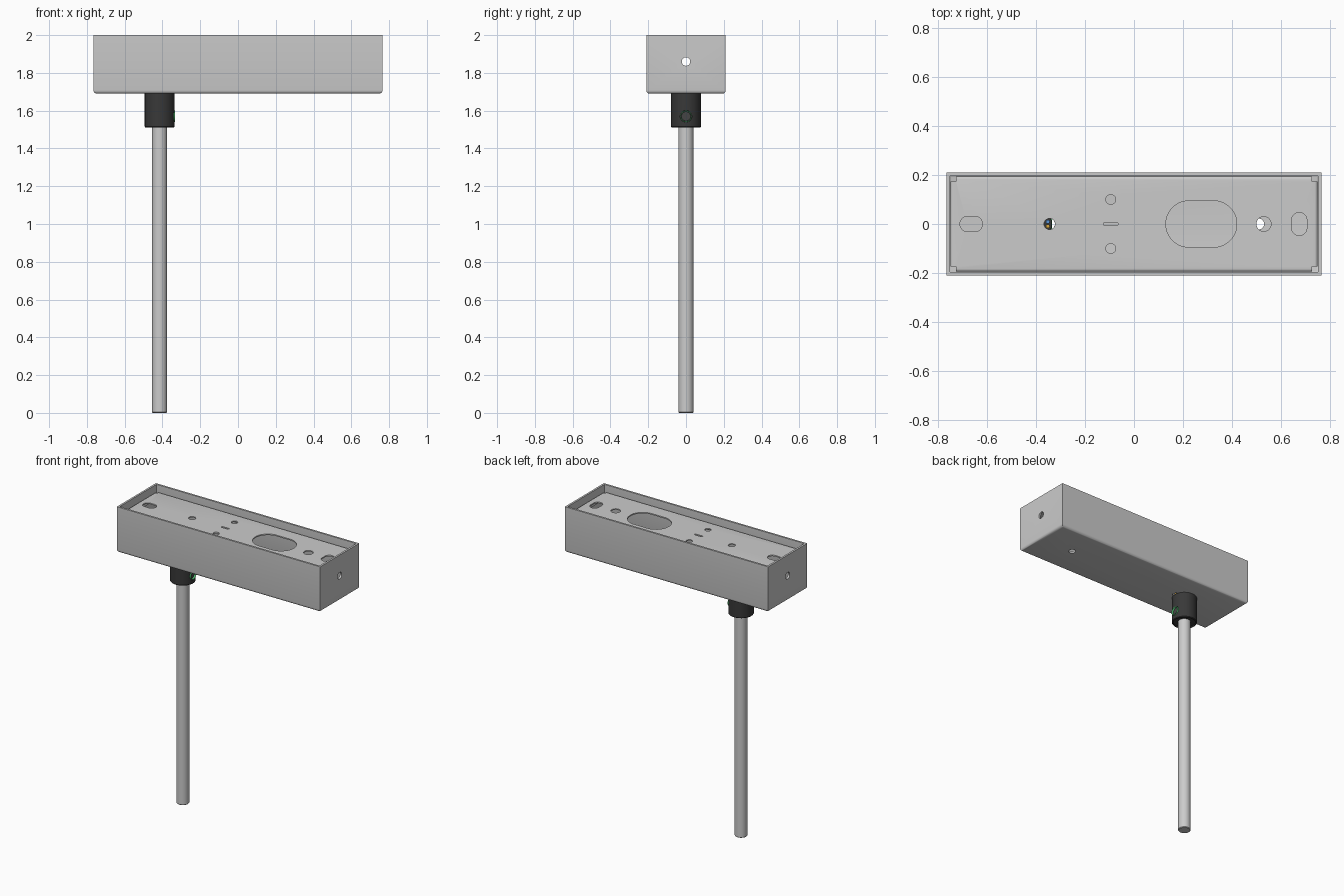
import bpy, bmesh, math
from mathutils import Matrix, Vector

if "Cube" in bpy.data.objects:
    bpy.data.objects.remove(bpy.data.objects["Cube"])

HX, HY, Z0, Z1 = 0.765, 0.21, 1.69, 2.0     # housing half sizes and heights
PX, PZ = -0.415, 1.955                      # pole position, cover plate height


def finish(name, bm, colour=None):
    me = bpy.data.meshes.new(name)
    bm.to_mesh(me)
    bm.free()
    ob = bpy.data.objects.new(name, me)
    bpy.context.collection.objects.link(ob)
    if colour:
        mat = bpy.data.materials.new(name)
        mat.diffuse_color = (*colour, 1)
        mat.use_nodes = True
        mat.node_tree.nodes["Principled BSDF"].inputs["Base Color"].default_value = mat.diffuse_color
        me.materials.append(mat)
    return ob


def activate(ob):
    bpy.ops.object.select_all(action='DESELECT')
    ob.select_set(True)
    bpy.context.view_layer.objects.active = ob


def smooth(ob):
    activate(ob)
    bpy.ops.object.shade_smooth_by_angle(angle=math.radians(35))


def slot(name, centre, lx, ly, depth, axis='Z', colour=None):
    """Rounded-end prism (a cylinder when lx == ly)."""
    r, n = min(lx, ly) / 2, 16
    dx, dy = lx / 2 - r, ly / 2 - r
    bm = bmesh.new()
    pts = []
    for i in range(2 * n):
        a = 2 * math.pi * (i + 0.5) / (2 * n)
        c, s = math.cos(a), math.sin(a)
        pts.append((c * r + math.copysign(dx, c), s * r + math.copysign(dy, s), -depth / 2))
    f = bm.faces.new([bm.verts.new(p) for p in pts])
    ext = bmesh.ops.extrude_face_region(bm, geom=[f])['geom']
    bmesh.ops.translate(bm, vec=(0, 0, depth),
                        verts=[v for v in ext if isinstance(v, bmesh.types.BMVert)])
    bmesh.ops.recalc_face_normals(bm, faces=bm.faces)
    if axis == 'X':
        bmesh.ops.rotate(bm, verts=bm.verts, matrix=Matrix.Rotation(math.pi / 2, 3, 'Y'))
    bmesh.ops.translate(bm, verts=bm.verts, vec=centre)
    return finish(name, bm, colour)


def cut(ob, cutters):
    """Apply all modifiers, then subtract and remove the cutters."""
    activate(ob)
    for c in cutters:
        m = ob.modifiers.new('hole', 'BOOLEAN')
        m.operation, m.solver, m.object = 'DIFFERENCE', 'EXACT', c
    for m in list(ob.modifiers):
        bpy.ops.object.modifier_apply(modifier=m.name)
    for c in cutters:
        bpy.data.objects.remove(c)


def solidify(ob, t):
    m = ob.modifiers.new('wall', 'SOLIDIFY')
    m.thickness, m.offset, m.use_even_offset = t, -1, True


def lathe(name, profile, colour=None, steps=48):
    bm = bmesh.new()
    vs = [bm.verts.new((r, 0, z)) for r, z in profile]
    es = [bm.edges.new(p) for p in zip(vs, vs[1:])]
    bmesh.ops.spin(bm, geom=vs + es, cent=(0, 0, 0), axis=(0, 0, 1),
                   angle=2 * math.pi, steps=steps)
    bmesh.ops.remove_doubles(bm, verts=bm.verts, dist=1e-5)
    bmesh.ops.recalc_face_normals(bm, faces=bm.faces)
    bmesh.ops.translate(bm, verts=bm.verts, vec=(PX, 0, 0))
    return finish(name, bm, colour)


# housing: open-topped box with rounded bottom edges
bm = bmesh.new()
bmesh.ops.create_cube(bm, size=1)
for v in bm.verts:
    v.co = Vector((v.co.x * 2 * HX, v.co.y * 2 * HY, Z1 if v.co.z > 0 else Z0))
bmesh.ops.delete(bm, geom=[f for f in bm.faces if f.normal.z > 0.5], context='FACES_ONLY')
low = [e for e in bm.edges if all(v.co.z < Z0 + 0.01 for v in e.verts)]
bmesh.ops.bevel(bm, geom=low, offset=0.018, segments=4, profile=0.5, affect='EDGES')
housing = finish('housing', bm)
solidify(housing, 0.013)
cut(housing, [slot('end_cut', (s * HX, 0, 1.86), 0.045, 0.045, 0.1, 'X') for s in (-1, 1)]
    + [slot('floor_cut', (x, 0, Z0), 0.044, 0.044, 0.1) for x in (0.51, -0.345)])
smooth(housing)

# cover plate: folded sheet with notched corners and side flanges
bm = bmesh.new()
ax, ay, n = HX - 0.015, HY - 0.015, 0.022
quarter = [(ax, ay - n), (ax - n, ay - n), (ax - n, ay)]
outline = []
for sx, sy in ((1, 1), (-1, 1), (-1, -1), (1, -1)):
    q = quarter if sx * sy > 0 else quarter[::-1]
    outline += [(sx * x, sy * y, PZ) for x, y in q]
bm.faces.new([bm.verts.new(p) for p in outline])
folds = [e for e in bm.edges if e.calc_length() > 0.1]
down = bmesh.ops.extrude_edge_only(bm, edges=folds)['geom']
bmesh.ops.translate(bm, verts=[v for v in down if isinstance(v, bmesh.types.BMVert)],
                    vec=(0, 0, -0.05))
bmesh.ops.recalc_face_normals(bm, faces=bm.faces)
if max(bm.faces, key=lambda f: f.calc_area()).normal.z < 0:
    bmesh.ops.reverse_faces(bm, faces=bm.faces)
bmesh.ops.bevel(bm, geom=[e for e in bm.edges if len(e.link_faces) == 2],
                offset=0.012, segments=4, profile=0.5, affect='EDGES')
plate = finish('cover_plate', bm)
solidify(plate, 0.008)
holes = [(-0.665, 0, 0.092, 0.062), (-0.345, 0, 0.045, 0.045), (-0.095, 0.1, 0.04, 0.04),
         (-0.095, -0.1, 0.04, 0.04), (-0.095, 0, 0.06, 0.013), (0.275, 0, 0.29, 0.19),
         (0.53, 0, 0.06, 0.06), (0.675, 0, 0.062, 0.094)]
cut(plate, [slot('plate_cut', (x, y, PZ), lx, ly, 0.04) for x, y, lx, ly in holes])
smooth(plate)

# pole
smooth(lathe('pole', [(0, 0), (0.036, 0), (0.04, 0.004), (0.04, 1.67), (0, 1.67)]))

# collar joining pole and housing, with a screw hole on its right side
collar = lathe('collar', [(0, 1.52), (0.07, 1.52), (0.07, 1.512), (0.076, 1.512), (0.079, 1.516),
                          (0.079, Z0), (0, Z0)], (0.04, 0.04, 0.04))
cut(collar, [slot('screw_cut', (PX + 0.08, 0, 1.57), 0.062, 0.062, 0.04, 'X')])
smooth(collar)

# green sleeve and dark screw inside the hole
bm = bmesh.new()
bmesh.ops.create_cone(bm, cap_ends=False, segments=32, radius1=0.03, radius2=0.03, depth=0.02,
                      matrix=Matrix.Translation((PX + 0.071, 0, 1.57)) @ Matrix.Rotation(math.pi / 2, 4, 'Y'))
sleeve = finish('screw_sleeve', bm, (0.1, 0.6, 0.2))
solidify(sleeve, 0.004)
smooth(sleeve)
smooth(slot('set_screw', (PX + 0.064, 0, 1.57), 0.05, 0.05, 0.012, 'X', (0.06, 0.06, 0.06)))

# two short wires rising from the collar into the housing
for name, y, col in (('wire_orange', -0.009, (0.7, 0.4, 0.05)), ('wire_blue', 0.009, (0.1, 0.3, 0.7))):
    smooth(slot(name, (-0.352, y, 1.69), 0.016, 0.016, 0.06, 'Z', col))
